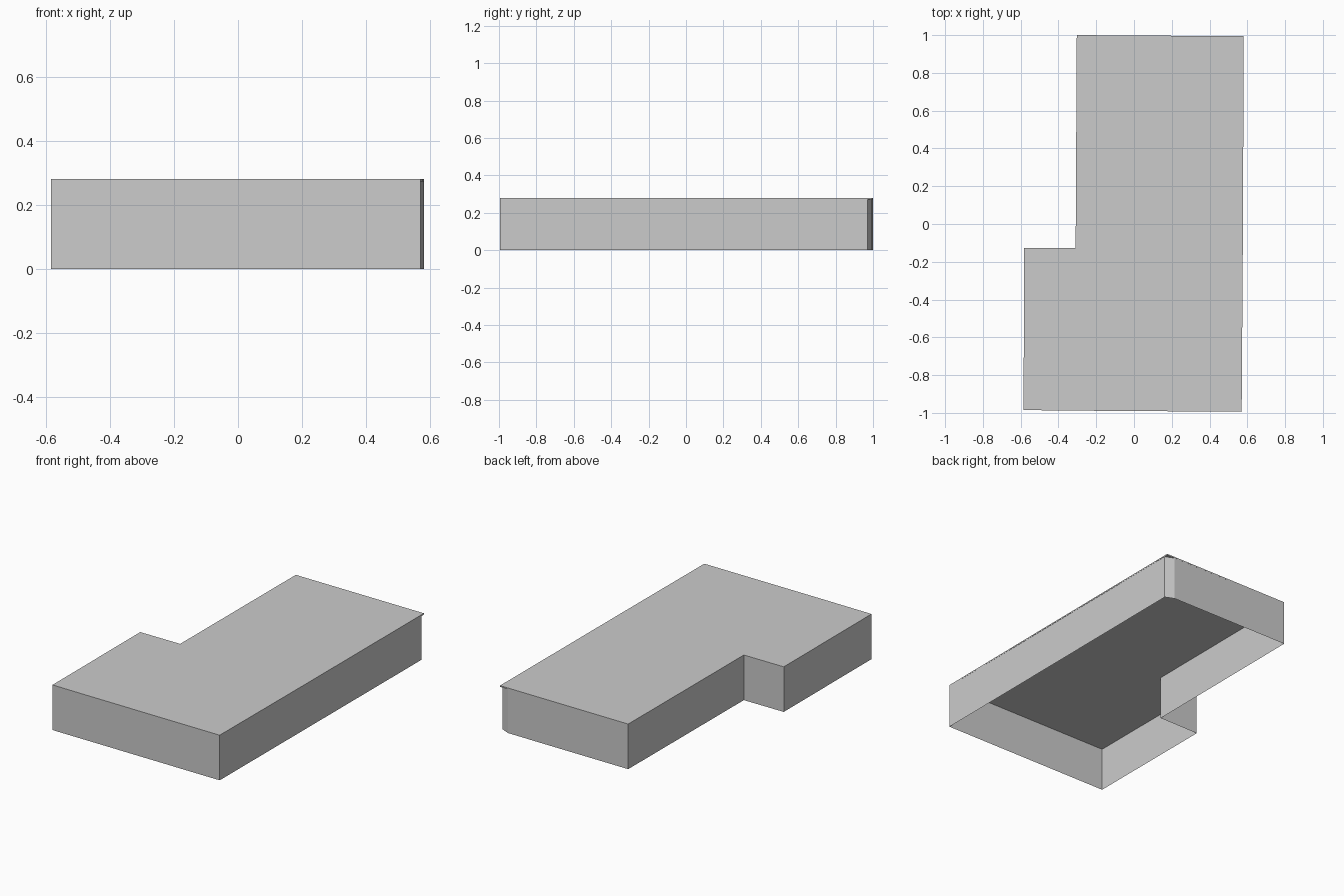
import bpy, bmesh

if "Cube" in bpy.data.objects:
    bpy.data.objects.remove(bpy.data.objects["Cube"])


def mesh_object(name, bm):
    mesh = bpy.data.meshes.new(name)
    bm.to_mesh(mesh)
    bm.free()
    obj = bpy.data.objects.new(name, mesh)
    bpy.context.collection.objects.link(obj)
    return obj


def wall_strip(name, outline, z0, z1):
    """Closed loop of single-skin walls, open at top and bottom."""
    bm = bmesh.new()
    low = [bm.verts.new((x, y, z0)) for x, y in outline]
    high = [bm.verts.new((x, y, z1)) for x, y in outline]
    n = len(outline)
    for i in range(n):
        j = (i + 1) % n
        bm.faces.new((low[i], low[j], high[j], high[i]))
    return mesh_object(name, bm)


def slab(name, outline, z0, z1):
    """Flat panel extruded from an outline."""
    bm = bmesh.new()
    base = bm.faces.new([bm.verts.new((x, y, z0)) for x, y in outline])
    moved = bmesh.ops.extrude_face_region(bm, geom=[base], use_keep_orig=True)
    top = [v for v in moved["geom"] if isinstance(v, bmesh.types.BMVert)]
    bmesh.ops.translate(bm, verts=top, vec=(0, 0, z1 - z0))
    bmesh.ops.recalc_face_normals(bm, faces=bm.faces)
    return mesh_object(name, bm)


WALL_TOP, ROOF_TOP = 0.272, 0.28

# Shared plan corners, slightly out of square
front_left, front_mid, front_right = (-0.584, -0.985), (-0.312, -0.988), (0.57, -0.994)
wing_back, notch, side_mid = (-0.583, -0.126), (-0.309, -0.126), (0.576, -0.126)
back_left, back_right = (-0.303, 1.0), (0.581, 0.994)

# Outer walls, with the back right corner cut off under the roof
wall_strip("outer_walls",
           [front_left, front_right, (0.58, 0.97), (0.525, 0.994),
            back_left, notch, wing_back], 0, WALL_TOP)

# Three roof panels meeting at the inner corner
slab("main_back_roof", [notch, side_mid, back_right, back_left], WALL_TOP, ROOF_TOP)
slab("main_front_roof", [front_mid, front_right, side_mid, notch], WALL_TOP, ROOF_TOP)
slab("side_wing_roof", [front_left, front_mid, notch, wing_back], WALL_TOP, ROOF_TOP)
